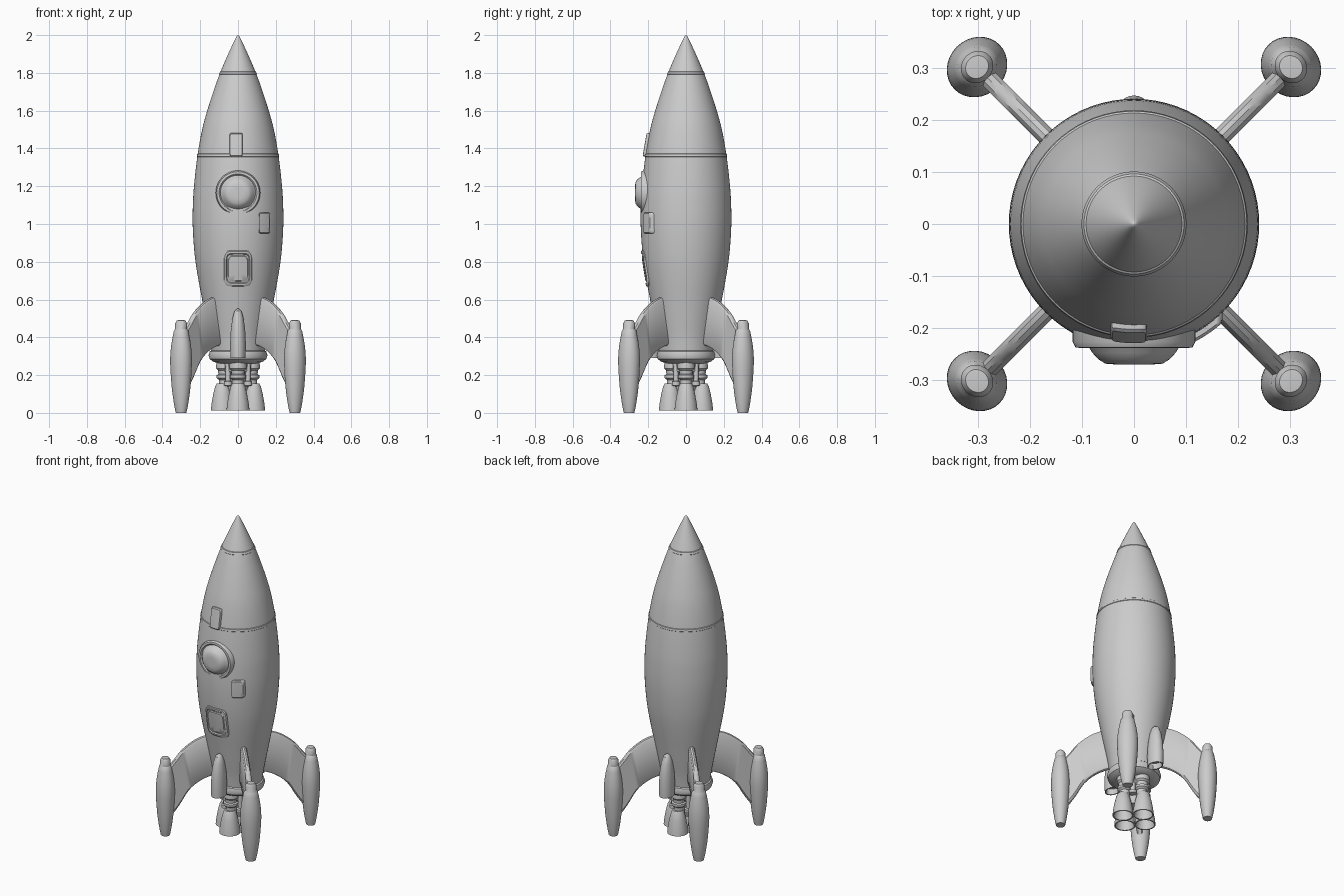
import bpy, bmesh, math
from mathutils import Matrix, Vector

if "Cube" in bpy.data.objects:
    bpy.data.objects.remove(bpy.data.objects["Cube"])


def finish(name, bm, matrix=None):
    bmesh.ops.remove_doubles(bm, verts=bm.verts, dist=1e-5)
    if matrix is not None:
        bmesh.ops.transform(bm, matrix=matrix, verts=bm.verts)
    bmesh.ops.recalc_face_normals(bm, faces=bm.faces)
    me = bpy.data.meshes.new(name)
    bm.to_mesh(me)
    bm.free()
    ob = bpy.data.objects.new(name, me)
    bpy.context.collection.objects.link(ob)
    return ob


def skin(name, rings, matrix=None, caps=False):
    """Bridge closed rings of points into one surface."""
    bm = bmesh.new()
    vs = [[bm.verts.new(p) for p in ring] for ring in rings]
    n = len(rings[0])
    for a, b in zip(vs, vs[1:]):
        for i in range(n):
            j = (i + 1) % n
            bm.faces.new((a[i], a[j], b[j], b[i]))
    if caps:
        bm.faces.new(vs[0])
        bm.faces.new(vs[-1])
    return finish(name, bm, matrix)


def lathe(name, profile, seg=32, matrix=None, sx=1, sy=1):
    angles = [2 * math.pi * i / seg for i in range(seg)]
    return skin(name, [[(r * sx * math.cos(a), r * sy * math.sin(a), z) for a in angles]
                       for r, z in profile], matrix)


def smooth_curve(pts, steps=4):
    """Catmull-Rom through the points."""
    p = [Vector(q) for q in pts]
    p = [2 * p[0] - p[1]] + p + [2 * p[-1] - p[-2]]
    out = []
    for a, b, c, d in zip(p, p[1:], p[2:], p[3:]):
        for k in range(steps):
            t = k / steps
            out.append(0.5 * (2 * b + (c - a) * t + (2 * a - 5 * b + 4 * c - d) * t * t
                              + (3 * b - a - 3 * c + d) * t ** 3))
    return [tuple(v) for v in out + [p[-2]]]


# Hull
HULL = smooth_curve([(.14, .31), (.152, .4), (.171, .5), (.19, .6), (.209, .7), (.225, .8),
                     (.235, .9), (.24, 1.0), (.239, 1.1), (.233, 1.2), (.215, 1.36),
                     (.19, 1.5), (.163, 1.6), (.131, 1.7), (.095, 1.8), (.052, 1.9),
                     (.012, 1.985), (0, 2.0)])
lathe("hull", [(0, .31)] + HULL, 72)


def hull_r(z):
    for (r0, z0), (r1, z1) in zip(HULL, HULL[1:]):
        if z0 <= z <= z1:
            return r0 + (r1 - r0) * (z - z0) / (z1 - z0)
    return HULL[0][0]


# Raised seams around the hull
for name, z in (("shoulder_seam", 1.365), ("nose_seam", 1.8)):
    lathe(name, [(hull_r(z + dz) + h, z + dz) for dz, h in
                 ((-.012, -.003), (-.007, .003), (.005, .003), (.01, -.003))], 72)

# Base collar
lathe("base_collar", [(0, .335), (.135, .335), (.15, .325), (.156, .305), (.15, .285),
                      (.13, .27), (.1, .262), (0, .262)], 48)


# Surface panels that follow the hull
def panel(name, x0, z0, w, h, layers, power=6, seg=48):
    rings = []
    for s, lift in layers:
        ring = []
        for i in range(seg):
            a = 2 * math.pi * i / seg
            c, d = math.cos(a), math.sin(a)
            k = s / (abs(c) ** power + abs(d) ** power) ** (1 / power)
            x, z = x0 + k * c * w / 2, z0 + k * d * h / 2
            ring.append((x, -math.sqrt((hull_r(z) + lift) ** 2 - x * x), z))
        rings.append(ring)
    skin(name, rings)


BLOCK = [(1, -.02), (1, .009), (.92, .014), (.5, .014), (0, .014)]
panel("upper_block", -.01, 1.42, .07, .125, BLOCK, 10)
panel("side_block", .14, 1.005, .06, .11, BLOCK, 10)
panel("hatch", 0, .765, .15, .19, [(1, -.02), (1, .004), (.95, .008), (.84, .008), (.79, .002),
                                   (.72, .002), (.67, .006), (.35, .006), (0, .006)])

# Porthole
facing = Matrix.Translation((0, 0, 1.165)) @ Matrix.Rotation(math.pi / 2, 4, 'X')
lathe("porthole", [(.117, .17), (.118, .226), (.112, .237), (.1, .238), (.093, .23), (.087, .236),
                   (.08, .247), (.068, .26), (.055, .268), (.03, .27), (0, .27)], 48, facing)

# Fins with landing pods on the diagonals
FIN_TOP = smooth_curve([(.12, .63), (.21, .607), (.27, .578), (.33, .53), (.37, .48), (.42, .42)], 3)
FIN_LOW = smooth_curve([(.12, .36), (.17, .35), (.23, .322), (.29, .27), (.345, .18), (.41, .09)], 3)
POD = smooth_curve([(.028, 0), (.038, .05), (.05, .14), (.058, .27), (.052, .36), (.038, .435)], 3)
POD = [(0, 0)] + POD + [(.031, .445), (.031, .475), (.022, .49), (0, .492)]
SECTION = [(-.017, .06), (-.01, .015), (0, 0), (.01, .015), (.017, .06),
           (.017, .94), (.01, .985), (0, 1), (-.01, .985), (-.017, .94)]
for i in range(4):
    turn = Matrix.Rotation(math.pi / 4 + i * math.pi / 2, 4, 'Z')
    rings = [[(b[0] + (t[0] - b[0]) * f, y, b[1] + (t[1] - b[1]) * f) for y, f in SECTION]
             for t, b in zip(FIN_TOP, FIN_LOW)]
    skin(f"fin_{i + 1}", rings, turn, caps=True)
    lathe(f"landing_pod_{i + 1}", POD, 32, turn @ Matrix.Translation((.426, 0, 0)), .95, 1.05)

# Small boosters front and back, open underneath
BOOSTER = [(0, .33), (.032, .325), (.034, .29), (.04, .29), (.042, .36), (.038, .44),
           (.03, .5), (.018, .54), (0, .555)]
for name, s in (("front_booster", -1), ("back_booster", 1)):
    lathe(name, BOOSTER, 32, Matrix.Translation((0, s * .192, 0)), 1, 1.3)

# Engine cluster
lathe("engine_core", [(0, .27), (.085, .27), (.08, .22), (.06, .2), (.06, .14), (.045, .1), (0, .1)])
CHAMBER = [(0, .28), (.042, .28), (.046, .25), (.046, .235), (.036, .225), (.034, .205),
           (.043, .2), (.043, .185), (.031, .175), (.03, .14), (0, .14)]
NOZZLE = [(0, .155), (.03, .155), (.038, .14), (.048, .1), (.057, .05), (.061, .012),
          (.054, .012), (.049, .05), (.038, .1), (.02, .13), (0, .13)]
for i in range(4):
    turn = Matrix.Rotation(i * math.pi / 2, 4, 'Z')
    lathe(f"engine_chamber_{i + 1}", CHAMBER, 24, turn @ Matrix.Translation((.07, 0, 0)))
    lathe(f"nozzle_{i + 1}", NOZZLE, 32, turn @ Matrix.Translation((.083, 0, 0)))
    # Fuel pipe between chambers
    half = turn @ Matrix.Rotation(math.pi / 4, 4, 'Z') @ Matrix.Translation((.075, 0, 0))
    lathe(f"fuel_pipe_{i + 1}", [(0, .28), (.014, .28), (.014, .17), (.022, .165),
                                 (.022, .145), (0, .14)], 16, half)

# Smooth shading with crisp edges
for ob in bpy.context.collection.objects:
    ob.select_set(True)
    bpy.context.view_layer.objects.active = ob
bpy.ops.object.shade_smooth_by_angle(angle=math.radians(35))
